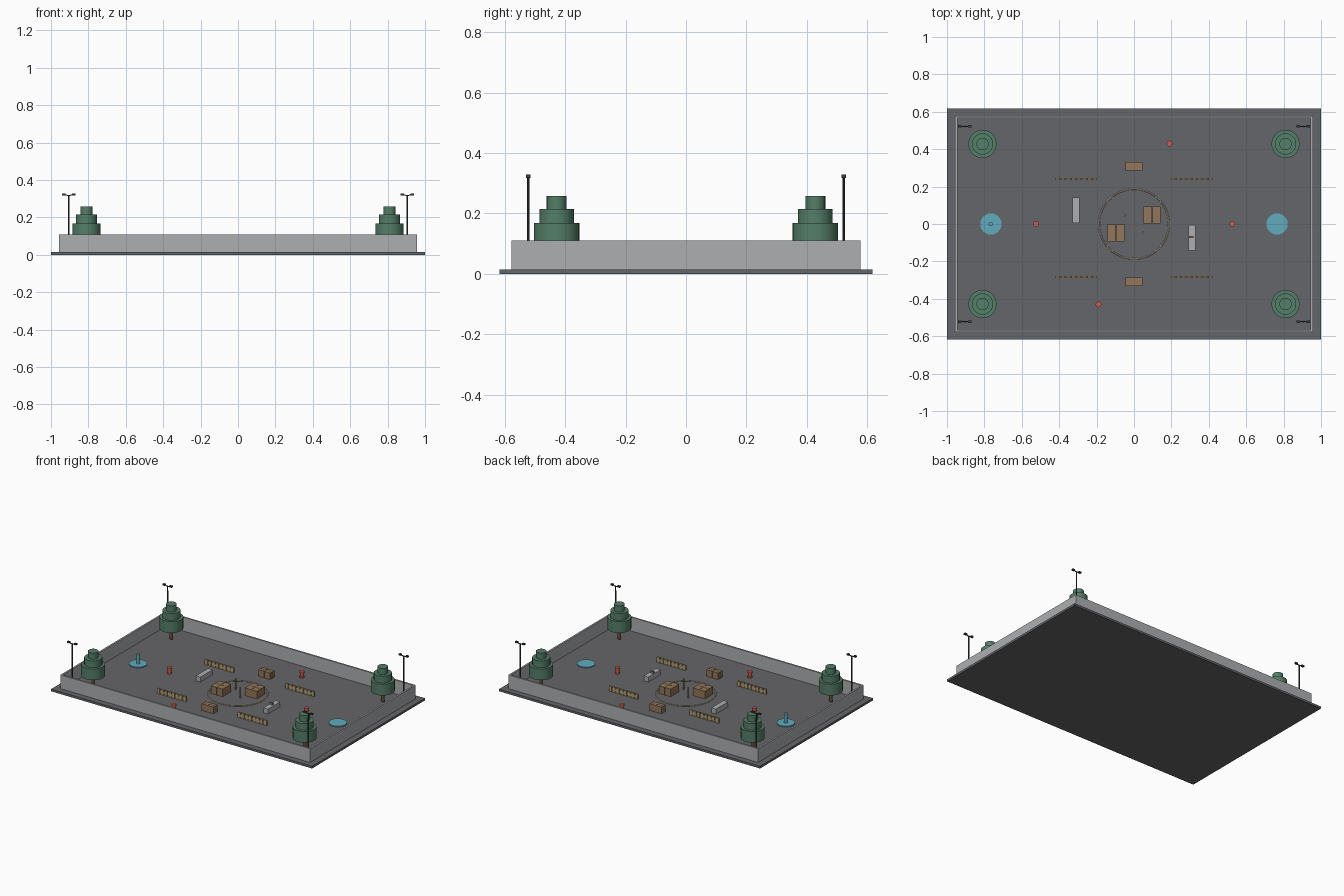
import bpy, bmesh, math
from mathutils import Matrix, Vector

if "Cube" in bpy.data.objects:
    bpy.data.objects.remove(bpy.data.objects["Cube"])


def mat(name, r, g, b):
    m = bpy.data.materials.new(name)
    m.diffuse_color = (r, g, b, 1)
    m.use_nodes = True
    m.node_tree.nodes["Principled BSDF"].inputs["Base Color"].default_value = m.diffuse_color
    return m


ASPHALT = mat("asphalt grey", 0.13, 0.132, 0.142)
CONCRETE = mat("concrete grey", 0.42, 0.43, 0.44)
LEAF = mat("leaf green", 0.09, 0.21, 0.14)
WATER = mat("water blue", 0.12, 0.41, 0.52)
WOOD = mat("crate wood", 0.29, 0.185, 0.105)
RED = mat("barrel red", 0.62, 0.11, 0.08)
TAN = mat("sand tan", 0.43, 0.33, 0.17)
CREAM = mat("ring cream", 0.60, 0.48, 0.32)
IRON = mat("dark iron", 0.045, 0.047, 0.05)
BARK = mat("bark brown", 0.14, 0.075, 0.04)

FLOOR = 0.015


class Part:
    """Collects primitives into a single named mesh object."""

    def __init__(self, name, material):
        self.name, self.material, self.bm = name, material, bmesh.new()

    def box(self, x, y, z, sx, sy, sz, tilt=0):
        # z is the bottom of the box; tilt turns it about the y axis
        m = (Matrix.Translation((x, y, z + sz / 2)) @ Matrix.Rotation(tilt, 4, 'Y')
             @ Matrix.Diagonal((sx, sy, sz, 1)))
        bmesh.ops.create_cube(self.bm, size=1, matrix=m)
        return self

    def cyl(self, x, y, z0, z1, r0, r1=None, n=16):
        bmesh.ops.create_cone(self.bm, cap_ends=True, segments=n, radius1=r0,
                              radius2=r0 if r1 is None else r1, depth=z1 - z0,
                              matrix=Matrix.Translation((x, y, (z0 + z1) / 2)))
        return self

    def done(self):
        me = bpy.data.meshes.new(self.name)
        self.bm.to_mesh(me)
        self.bm.free()
        me.materials.append(self.material)
        ob = bpy.data.objects.new(self.name, me)
        bpy.context.collection.objects.link(ob)
        return ob


# Ground slab
Part("ground", ASPHALT).box(0, 0, 0, 2.0, 1.236, FLOOR).done()

# Perimeter wall
wall = Part("perimeter_wall", CONCRETE)
T, WX, WY, WH = 0.012, 0.957, 0.578, 0.095
for s in (-1, 1):
    wall.box(0, s * (WY - T / 2), FLOOR, 2 * WX, T, WH)
    wall.box(s * (WX - T / 2), 0, FLOOR, T, 2 * (WY - T), WH)
wall.done()

# Trees and lamps in the four corners
for sx in (-1, 1):
    for sy in (-1, 1):
        x, y = sx * 0.81, sy * 0.428
        Part("tree_trunk", BARK).cyl(x, y, FLOOR, 0.10, 0.012, n=10).done()
        crown = Part("tree_crown", LEAF)
        crown.cyl(x, y, 0.09, 0.168, 0.0755, n=20)
        crown.cyl(x, y, 0.168, 0.215, 0.057, n=20)
        crown.cyl(x, y, 0.215, 0.258, 0.033, n=20)
        crown.done()

        x, y = sx * 0.905, sy * 0.522
        lamp = Part("street_lamp", IRON)
        lamp.cyl(x, y, FLOOR, 0.32, 0.005, 0.004, n=8)
        for s in (-1, 1):
            lamp.box(x + s * 0.012, y, 0.317, 0.026, 0.005, 0.005, -s * 0.25)
            lamp.box(x + s * 0.026, y, 0.318, 0.018, 0.014, 0.010)
        lamp.done()

# Water pools, one with a spout
for s in (-1, 1):
    Part("pool", WATER).cyl(s * 0.765, 0, FLOOR, FLOOR + 0.006, 0.057, n=24).done()
Part("pool_spout", WATER).cyl(-0.765, 0, FLOOR, 0.085, 0.012, n=12).done()

# Red barrels: flared base, narrower body, wide rim
for x, y in ((0.19, 0.43), (-0.19, -0.43), (-0.525, 0), (0.525, 0)):
    barrel = Part("barrel", RED)
    barrel.cyl(x, y, FLOOR, 0.024, 0.015, n=12)
    barrel.cyl(x, y, 0.024, 0.046, 0.012, n=12)
    barrel.cyl(x, y, 0.046, 0.058, 0.016, n=12)
    barrel.done()

# Crate stacks: 2 x 2 blocks with narrow gaps
for cx, cy, w, d, top in ((0.097, 0.048, 0.046, 0.046, 0.068),
                          (-0.097, -0.048, 0.046, 0.046, 0.068),
                          (0, 0.31, 0.046, 0.0235, 0.06),
                          (0, -0.31, 0.046, 0.0235, 0.06)):
    crates = Part("crate_stack", WOOD)
    for i in (-1, 1):
        for j in (-1, 1):
            crates.box(cx + i * w / 2, cy + j * d / 2, FLOOR,
                       w - 0.0015, d - 0.0015, top - FLOOR)
    crates.done()

# Concrete blocks, one carrying a small box
for s in (-1, 1):
    Part("concrete_block", CONCRETE).box(s * 0.31, -s * 0.073, FLOOR, 0.035, 0.135, 0.034).done()
Part("small_box", WOOD).box(0.306, -0.07, FLOOR + 0.034, 0.024, 0.012, 0.014).done()

# Low picket barricades
for s in (-1, 1):
    for y in (0.24, -0.283):
        fence = Part("barricade", TAN)
        for i in range(8):
            fence.box(s * 0.309 + (i - 3.5) * 0.0285, y, FLOOR, 0.022, 0.011, 0.036)
        fence.box(s * 0.309, y, FLOOR + 0.008, 0.215, 0.006, 0.014)
        fence.done()

# Ring marking and its two posts
bpy.ops.mesh.primitive_torus_add(major_radius=0.187, minor_radius=0.004,
                                 major_segments=48, minor_segments=8,
                                 location=(0, 0, FLOOR + 0.002))
ring = bpy.context.object
ring.name = "center_ring"
ring.data.materials.append(CREAM)
for s in (-1, 1):
    Part("ring_post", TAN).cyl(s * 0.05, -s * 0.045, FLOOR, 0.09, 0.005, n=8).done()

# Smooth the round parts while keeping hard edges
bpy.ops.object.select_all(action='DESELECT')
for ob in bpy.data.objects:
    if ob.name.startswith(("tree", "pool", "barrel", "center_ring", "ring_post")):
        ob.select_set(True)
        bpy.context.view_layer.objects.active = ob
bpy.ops.object.shade_smooth_by_angle(angle=math.radians(40))
